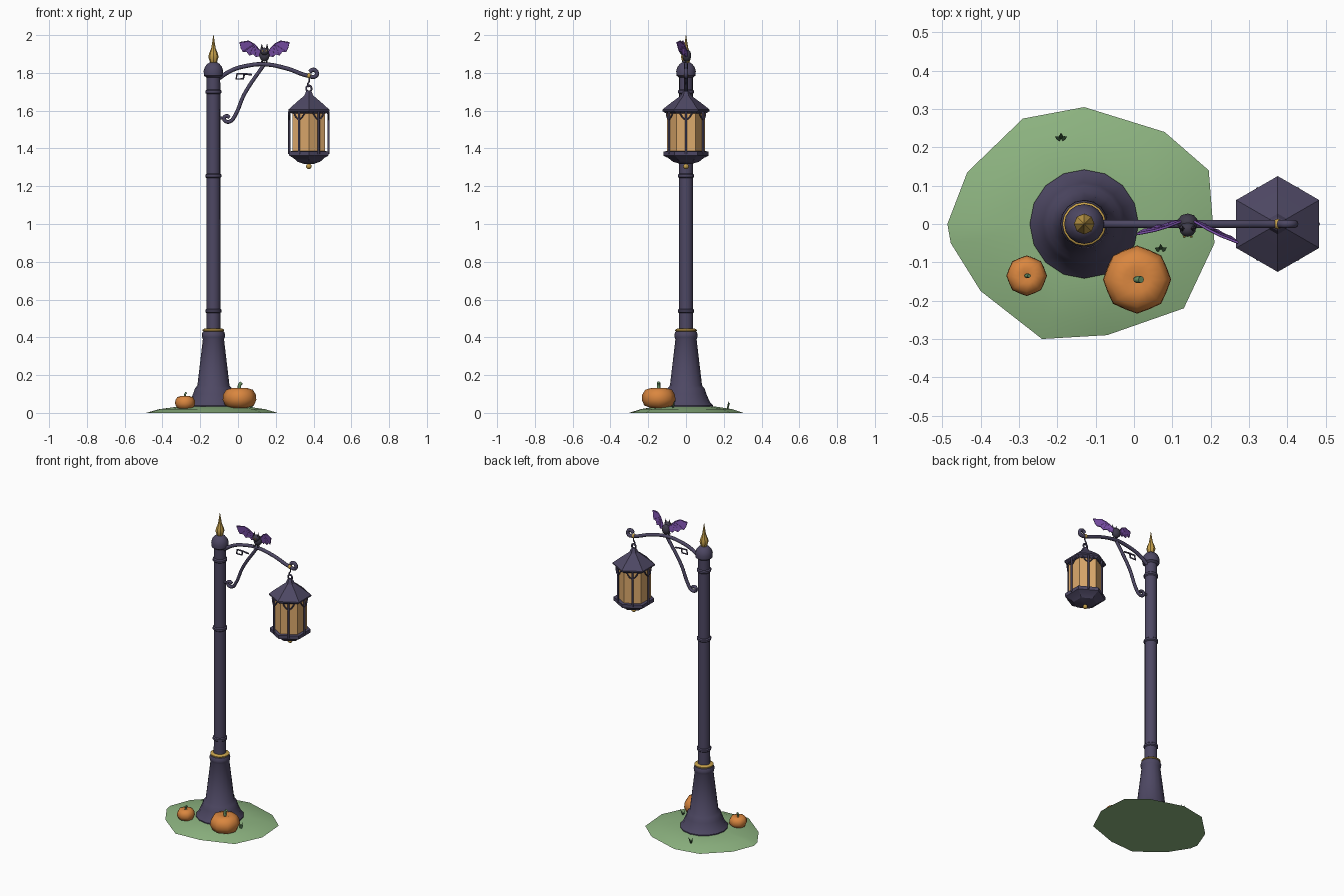
import bpy, bmesh, math
from math import cos, sin, pi, radians
from mathutils import Vector

cube = bpy.data.objects.get("Cube")
if cube:
    bpy.data.objects.remove(cube, do_unlink=True)


def material(name, rgb):
    m = bpy.data.materials.new(name)
    m.use_nodes = True
    m.diffuse_color = (*rgb, 1)
    node = next(n for n in m.node_tree.nodes if n.type == 'BSDF_PRINCIPLED')
    node.inputs["Base Color"].default_value = (*rgb, 1)
    return m


IRON = material("dark violet iron", (0.075, 0.064, 0.125))
GOLD = material("old gold", (0.56, 0.35, 0.07))
GLASS = material("amber glass", (0.72, 0.40, 0.15))
LAWN = material("soft green lawn", (0.27, 0.46, 0.22))
GRASS = material("dark grass", (0.06, 0.14, 0.06))
ORANGE = material("pumpkin orange", (0.70, 0.24, 0.05))
STEM = material("stem green", (0.15, 0.30, 0.14))
WING = material("wing purple", (0.20, 0.08, 0.40))
FUR = material("charcoal fur", (0.05, 0.045, 0.07))


def add(name, mesh, mat, smooth=35):
    obj = bpy.data.objects.new(name, mesh)
    bpy.context.collection.objects.link(obj)
    mesh.materials.clear()
    mesh.materials.append(mat)
    if smooth:
        bpy.ops.object.select_all(action='DESELECT')
        obj.select_set(True)
        bpy.context.view_layer.objects.active = obj
        bpy.ops.object.shade_smooth_by_angle(angle=radians(smooth))
    return obj


def from_bmesh(name, bm, mat, smooth=35):
    bmesh.ops.recalc_face_normals(bm, faces=bm.faces)
    mesh = bpy.data.meshes.new(name)
    bm.to_mesh(mesh)
    bm.free()
    return add(name, mesh, mat, smooth)


def lathe(name, profile, at, mat, sides=16, turn=0.0, smooth=35, lobes=0.0):
    """Closed turned shape from (radius, z) pairs; lobes pinches every other column."""
    bm = bmesh.new()
    rings = []
    for r, z in profile:
        ring = []
        for i in range(sides):
            a = turn + 2 * pi * i / sides
            k = r * (1 - lobes * (i % 2))
            ring.append(bm.verts.new((at[0] + k * cos(a), at[1] + k * sin(a), z)))
        rings.append(ring)
    for lo, hi in zip(rings, rings[1:]):
        for i in range(sides):
            j = (i + 1) % sides
            bm.faces.new((lo[i], lo[j], hi[j], hi[i]))
    bm.faces.new(rings[0])
    bm.faces.new(rings[-1])
    return from_bmesh(name, bm, mat, smooth)


def tube(name, points, radius, mat, curved=True, closed=False):
    """Round bar along a path."""
    cu = bpy.data.curves.new(name, 'CURVE')
    cu.dimensions = '3D'
    cu.bevel_depth, cu.bevel_resolution, cu.resolution_u = radius, 2, 5
    cu.use_fill_caps = True
    sp = cu.splines.new('BEZIER' if curved else 'POLY')
    if curved:
        sp.bezier_points.add(len(points) - 1)
        for bp, p in zip(sp.bezier_points, points):
            bp.co = p
            bp.handle_left_type = bp.handle_right_type = 'AUTO'
    else:
        sp.points.add(len(points) - 1)
        for pt, p in zip(sp.points, points):
            pt.co = (*p, 1)
    sp.use_cyclic_u = closed
    tmp = bpy.data.objects.new(name + "_path", cu)
    bpy.context.collection.objects.link(tmp)
    bpy.context.view_layer.update()
    graph = bpy.context.evaluated_depsgraph_get()
    mesh = bpy.data.meshes.new_from_object(tmp.evaluated_get(graph))
    bpy.data.objects.remove(tmp, do_unlink=True)
    return add(name, mesh, mat, 50)


def ball(name, at, size, mat, seg=10):
    bm = bmesh.new()
    bmesh.ops.create_uvsphere(bm, u_segments=seg, v_segments=7, radius=1)
    bmesh.ops.scale(bm, vec=size, verts=bm.verts)
    bmesh.ops.translate(bm, vec=at, verts=bm.verts)
    return from_bmesh(name, bm, mat, 60)


def flat_path(pairs, y=0):
    return [(x, y, z) for x, z in pairs]


# Ground mound: irregular outline rising to a low crown
POLE = (-0.13, 0)
outline = [(-.487, 0), (-.435, .135), (-.29, .275), (-.13, .305), (.08, .24), (.195, .14),
           (.21, -.05), (.13, -.22), (-.07, -.29), (-.24, -.30), (-.40, -.175), (-.478, -.05)]
bm = bmesh.new()
rings = []
for scale, z in ((1, 0), (.8, .02), (.5, .034)):
    rings.append([bm.verts.new((POLE[0] + (x - POLE[0]) * scale, y * scale, z)) for x, y in outline])
for lo, hi in zip(rings, rings[1:]):
    for i in range(len(outline)):
        j = (i + 1) % len(outline)
        bm.faces.new((lo[i], lo[j], hi[j], hi[i]))
bm.faces.new(rings[0])
bm.faces.new(rings[-1])
from_bmesh("ground_mound", bm, LAWN, 40)

# Post with flared foot, collars, cap and finial
lathe("post_foot", [(.142, .02), (.142, .04), (.125, .06), (.108, .1), (.098, .13), (.085, .145),
                    (.056, .39), (.06, .40), (.062, .415), (.056, .43), (.037, .44)], POLE, IRON)
lathe("post_shaft", [(.037, .43), (.036, 1.79)], POLE, IRON)
lathe("gold_band", [(.05, .43), (.057, .434), (.057, .44), (.048, .446)], POLE, GOLD)
for i, z in enumerate((.54, 1.255, 1.70)):
    lathe(f"post_collar_{i + 1}", [(.036, z - .012), (.043, z - .006), (.043, z + .006), (.036, z + .012)],
          POLE, IRON)
lathe("post_cap", [(.036, 1.775), (.05, 1.785), (.052, 1.81), (.045, 1.832), (.032, 1.848), (.02, 1.856)],
      POLE, IRON)
lathe("finial", [(.014, 1.85), (.02, 1.86), (.027, 1.885), (.022, 1.905), (.012, 1.93), (.007, 1.96),
                 (.001, 2)], POLE, GOLD, sides=8)

# Bracket arm with end curl, brace with scroll, small ornament
curl = [(.398 + .02 * cos(a), 1.797 + .02 * sin(a)) for a in (-.8, .4, 1.6, 2.8)]
tube("bracket_arm", flat_path([(-.11, 1.765), (-.03, 1.815), (.05, 1.838), (.135, 1.846), (.26, 1.823),
                               (.37, 1.785)] + curl), .011, IRON)
tube("bracket_brace", flat_path([(.135, 1.84), (.035, 1.69), (-.018, 1.57), (-.038, 1.545), (-.062, 1.542),
                                 (-.074, 1.56), (-.058, 1.572), (-.045, 1.563)]), .01, IRON)
tube("brace_mount", flat_path([(-.1, 1.56), (-.07, 1.56)]), .008, IRON, curved=False)
tube("bracket_ornament", flat_path([(.075, 1.79), (.035, 1.795), (-.005, 1.795), (-.01, 1.768),
                                    (.028, 1.768), (.032, 1.79)]), .005, IRON, curved=False)

# Hanging hook
LAMP = (.375, 0)
ball("arm_band", (.375, 0, 1.785), (.013, .014, .014), GOLD)
tube("hanging_hook", flat_path([(.375, 1.785), (.377, 1.755), (.368, 1.74), (.375, 1.725)]), .004, IRON)
ring = [(.375 + .014 * cos(pi * i / 4), 1.717 + .016 * sin(pi * i / 4)) for i in range(8)]
tube("hanging_ring", flat_path(ring), .005, IRON, closed=True)

# Hexagonal lantern
HEX = dict(sides=6, turn=pi / 6, smooth=20)
lathe("lantern_roof", [(.105, 1.585), (.125, 1.598), (.125, 1.606), (.075, 1.645), (.027, 1.68),
                       (.018, 1.70), (.008, 1.708)], LAMP, IRON, **HEX)
lathe("lantern_glass", [(.1, 1.37), (.1, 1.59)], LAMP, GLASS, **HEX)
lathe("lantern_base", [(.03, 1.318), (.07, 1.33), (.095, 1.35), (.12, 1.362), (.12, 1.384), (.1, 1.386)],
      LAMP, IRON, **HEX)
ball("lantern_drop", (.375, 0, 1.305), (.015, .015, .014), GOLD, 8)
for i in range(6):
    a = pi * i / 3
    out, side = Vector((cos(a), sin(a), 0)), Vector((-sin(a), cos(a), 0))
    centre = Vector((LAMP[0], 0, 0)) + out * .104
    up = Vector((0, 0, 1))
    tube(f"lantern_post_{i + 1}", [centre + up * 1.37, centre + up * 1.595], .006, IRON, curved=False)
    for s in (-1, 1):
        tube(f"post_bracket_{i + 1}_{'left' if s > 0 else 'right'}",
             [centre + up * 1.55, centre + side * s * .018 + up * 1.565,
              centre + side * s * .034 - out * .004 + up * 1.59], .004, IRON)


# Pumpkins with ribs and bent stems
def pumpkin(name, x, y, r, low, high):
    h = high - low
    shape = [(.45, 0), (.85, .12), (1, .4), (.98, .65), (.8, .9), (.4, 1), (.12, .93)]
    lathe(name, [(r * a, low + h * b) for a, b in shape], (x, y), ORANGE, sides=16, smooth=60, lobes=.06)
    tube(name + "_stem", [(x, y, high - h * .1), (x, y, high + h * .12), (x + r * .12, y, high + h * .26)],
         r * .1, STEM)


pumpkin("large_pumpkin", .008, -.145, .089, .026, .133)
pumpkin("small_pumpkin", -.28, -.135, .053, .02, .09)

# Grass tufts
for t, (x, y) in enumerate(((-.19, .22), (.07, -.07))):
    bm = bmesh.new()
    for a in (.5, 1.6, 2.7):
        d, w = Vector((cos(a), sin(a), 0)), Vector((-sin(a), cos(a), 0)) * .005
        root = Vector((x, y, .018))
        bm.faces.new([bm.verts.new(p) for p in
                      (root - w, root + w, root + d * .01 + w + Vector((0, 0, .025)),
                       root + d * .018 + Vector((0, 0, .047)), root + d * .01 - w + Vector((0, 0, .025)))])
    from_bmesh(f"grass_tuft_{t + 1}", bm, GRASS, 0)

# Bat perched on the arm
BAT = Vector((.14, 0, 1.9))
ball("bat_body", BAT + Vector((0, .004, -.008)), (.028, .024, .032), FUR)
ball("bat_head", BAT + Vector((0, -.014, .014)), (.022, .02, .02), FUR)
for s, label in ((-1, "right"), (1, "left")):
    ear = lathe(f"bat_ear_{label}", [(.009, 1.922), (.001, 1.952)], (BAT.x + s * .014, -.012), FUR, sides=4)
    ball(f"bat_eye_{label}", BAT + Vector((s * .009, -.033, .016)), (.004, .003, .004), GOLD, 6)
    ball(f"bat_foot_{label}", BAT + Vector((s * .012, -.01, -.04)), (.006, .012, .006), FUR, 6)
    # Scalloped membrane swept forward towards the tip
    edge = [(.018, .012), (.055, .052), (.085, .068), (.132, .06), (.125, .03), (.115, .012),
            (.095, .012), (.08, -.008), (.06, -.002), (.045, -.016), (.018, -.01)]
    sweep = .42 if s > 0 else .22

    def place(u, v):
        return BAT + Vector((s * u, .008 - sweep * (u - .018) - .15 * v, v))
    bm = bmesh.new()
    bm.faces.new([bm.verts.new(place(u, v)) for u, v in edge])
    wing = from_bmesh(f"bat_wing_{label}", bm, WING, 0)
    thick = wing.modifiers.new("thickness", 'SOLIDIFY')
    thick.thickness, thick.offset = .004, 0
    tube(f"wing_edge_{label}", [place(*p) for p in edge[:4]], .0035, WING, curved=False)
    for k, tip in enumerate((5, 7, 9)):
        tube(f"wing_finger_{label}_{k + 1}", [place(*edge[1]), place(*edge[tip])], .003, WING, curved=False)
